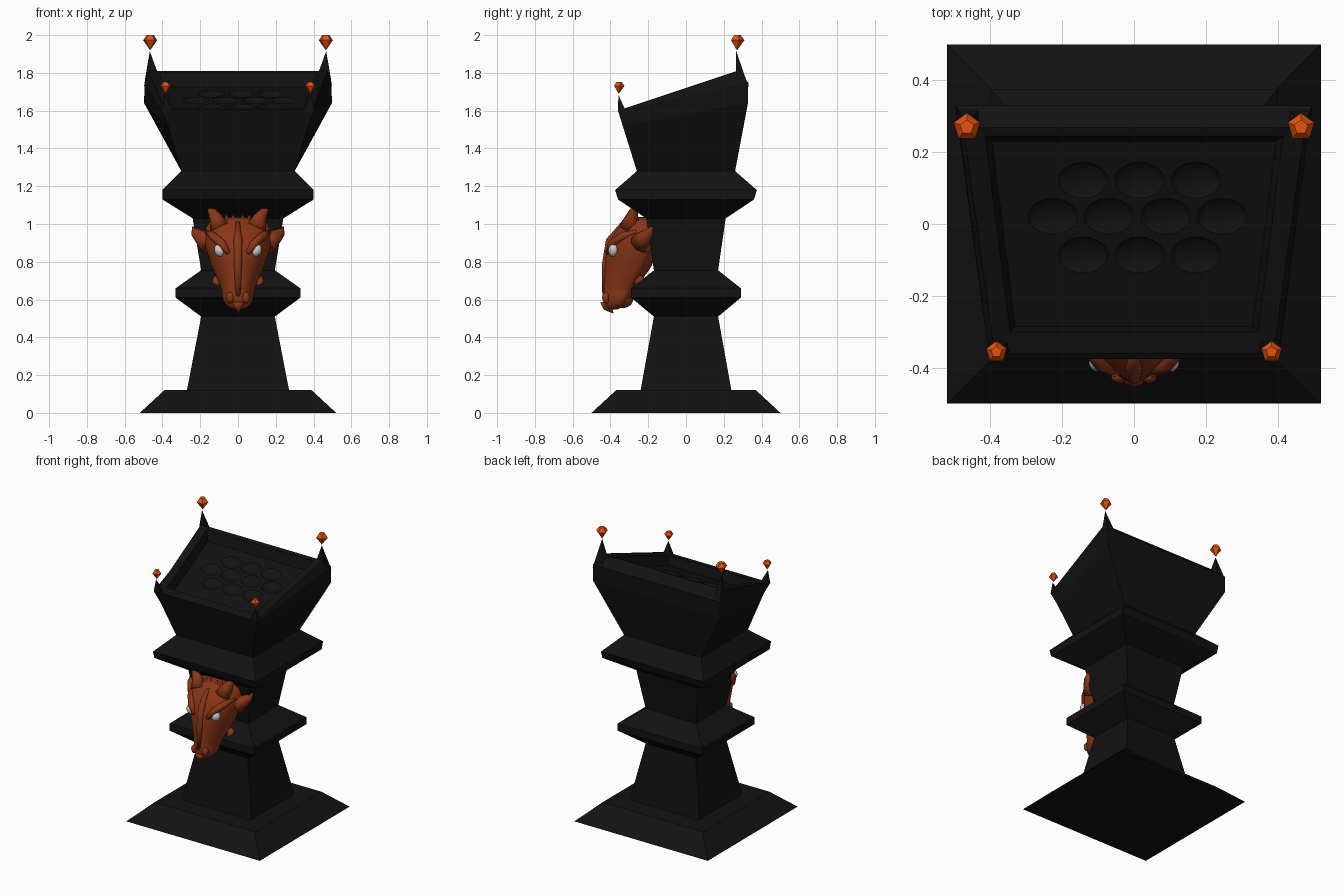
import bpy, bmesh, math
from mathutils import Vector, Matrix

if "Cube" in bpy.data.objects:
    bpy.data.objects.remove(bpy.data.objects["Cube"])


def material(name, rgb):
    m = bpy.data.materials.new(name)
    m.diffuse_color = (*rgb, 1)
    m.use_nodes = True
    m.node_tree.nodes["Principled BSDF"].inputs["Base Color"].default_value = m.diffuse_color
    return m


STONE = material("black_stone", (0.006, 0.006, 0.006))
HIDE = material("rust_hide", (0.25, 0.037, 0.008))
GEM = material("orange_gem", (0.8, 0.085, 0.006))
EYE = material("pale_eye", (0.75, 0.75, 0.75))


def finish(name, bm, mat, smooth=False):
    bmesh.ops.recalc_face_normals(bm, faces=bm.faces)
    me = bpy.data.meshes.new(name)
    bm.to_mesh(me)
    bm.free()
    ob = bpy.data.objects.new(name, me)
    bpy.context.collection.objects.link(ob)
    if mat:
        me.materials.append(mat)
    for p in me.polygons:
        p.use_smooth = smooth
    return ob


def loft(name, rings, mat, smooth=False):
    """Skin equal-length rings and cap both ends."""
    bm = bmesh.new()
    vs = [[bm.verts.new(p) for p in r] for r in rings]
    n = len(vs[0])
    for a, b in zip(vs, vs[1:]):
        for i in range(n):
            j = (i + 1) % n
            bm.faces.new((a[i], a[j], b[j], b[i]))
    bm.faces.new(vs[0])
    bm.faces.new(vs[-1])
    return finish(name, bm, mat, smooth)


def horn(name, path, radii, mat, n=8):
    """Tapering round horn along a path."""
    pts = [Vector(p) for p in path]
    rings = []
    for i, p in enumerate(pts):
        d = pts[min(i + 1, len(pts) - 1)] - pts[max(i - 1, 0)]
        q = d.to_track_quat('Z', 'Y')
        rings.append([p + q @ Vector((math.cos(t) * radii[i], math.sin(t) * radii[i], 0))
                      for t in [2 * math.pi * k / n for k in range(n)]])
    return loft(name, rings, mat, True)


def ball(name, centre, size, rot, mat):
    bm = bmesh.new()
    bmesh.ops.create_uvsphere(bm, u_segments=16, v_segments=10, radius=1,
                              matrix=Matrix.Translation(centre) @ rot @ Matrix.Diagonal((*size, 1)))
    return finish(name, bm, mat, True)


def quad(fx, fy, fz, bx, by, bz):
    return [(-fx, fy, fz), (fx, fy, fz), (bx, by, bz), (-bx, by, bz)]


# Pedestal: foot, shaft and two collars, then the slanted bowl with its tray
profile = [(0, .52, .50), (.12, .39, .37), (.121, .27, .24), (.51, .195, .17),
           (.61, .33, .29), (.66, .33, .29), (.755, .195, .17), (1.03, .24, .21),
           (1.13, .40, .36), (1.18, .40, .375), (1.28, .30, .26)]
rings = [quad(x, -y, z, x, y, z) for z, x, y in profile]
rings += [quad(.37, -.335, 1.52, .497, .328, 1.64),
          quad(.405, -.36, 1.60, .495, .33, 1.75),
          quad(.39, -.345, 1.605, .475, .268, 1.81),
          quad(.345, -.30, 1.615, .415, .245, 1.80),
          quad(.33, -.285, 1.55, .395, .23, 1.725)]
pedestal = loft("pedestal", rings, STONE)

# Ten shallow sockets in the tray floor
bm = bmesh.new()
tilt = Matrix.Rotation(math.atan(.34), 4, 'X')
for y, xs in ((.12, (-.142, .015, .172)), (.02, (-.226, -.07, .088, .245)),
              (-.088, (-.142, .015, .172))):
    for x in xs:
        z = 1.55 + (y + .285) * .34 + .006
        bmesh.ops.create_uvsphere(bm, u_segments=20, v_segments=10, radius=1,
                                  matrix=Matrix.Translation((x, y, z)) @ tilt
                                  @ Matrix.Diagonal((.072, .055, .025, 1)))
cutter = finish("socket_cutter", bm, None)
cutter.hide_render = True
cutter.display_type = 'WIRE'
mod = pedestal.modifiers.new("sockets", 'BOOLEAN')
mod.operation = 'DIFFERENCE'
mod.solver = 'EXACT'
mod.object = cutter


# Corner spikes with floating five-sided gems
def spike(name, base, apex):
    bm = bmesh.new()
    b = [bm.verts.new(p) for p in base]
    t = bm.verts.new(apex)
    bm.faces.new(b)
    for i in range(len(b)):
        bm.faces.new((b[i], b[(i + 1) % len(b)], t))
    finish(name, bm, STONE)


def gem(name, x, y, z0, s):
    def ring(r, z):
        return [(x + s * r * math.sin(k * math.tau / 5), y + s * r * math.cos(k * math.tau / 5), z0 + s * z)
                for k in range(5)]
    loft(name, [ring(.001, 0), ring(.039, .053), ring(.02, .08)], GEM)


for s, side in ((-1, "left"), (1, "right")):
    spike("back_spike_" + side, [(s * .497, .33, 1.73), (s * .49, .266, 1.78),
                                 (s * .425, .266, 1.80), (s * .43, .325, 1.74)],
          (s * .467, .266, 1.915))
    spike("front_spike_" + side, [(s * .405, -.36, 1.595), (s * .345, -.358, 1.595),
                                  (s * .35, -.325, 1.60), (s * .405, -.32, 1.60)],
          (s * .388, -.358, 1.685))
    gem("back_gem_" + side, s * .465, .27, 1.92, 1)
    gem("front_gem_" + side, s * .383, -.356, 1.69, .78)

# Beast head: lofted from snout to crown (z, half width, front y, back y)
sections = [(.545, .03, -.42, -.36), (.57, .07, -.437, -.32), (.62, .088, -.445, -.285),
            (.645, .086, -.44, -.27), (.70, .108, -.438, -.24), (.78, .145, -.434, -.17),
            (.86, .172, -.428, -.16), (.93, .19, -.402, -.16), (.99, .175, -.352, -.16),
            (1.04, .13, -.305, -.19)]
rings = []
for z, hx, yf, yb in sections:
    yc = yf + .72 * (yb - yf)
    rings.append([(hx * math.cos(t), yc + math.sin(t) * ((yb - yc) if math.sin(t) > 0 else (yc - yf)), z)
                  for t in [math.tau * k / 16 for k in range(16)]])
head = loft("beast_head", rings, HIDE, True)
head.modifiers.new("smooth", 'SUBSURF').levels = 2
head.modifiers["smooth"].render_levels = 2

# Beak tip, chin and crown ridge
horn("beak_tip", [(0, -.42, .59), (0, -.415, .557), (0, -.385, .528)], [.035, .022, .002], HIDE)
ball("chin", (0, -.335, .60), (.06, .055, .045), Matrix(), HIDE)
horn("nose_ridge", [(0, -.425, .62), (0, -.424, .78), (0, -.40, .91), (0, -.33, 1.01)],
     [.018, .022, .025, .01], HIDE)

# Paired head details
for s, side in ((-1, "left"), (1, "right")):
    horn("crown_horn_" + side, [(s * .095, -.30, .98), (s * .118, -.285, 1.035),
                                (s * .142, -.278, 1.07), (s * .16, -.275, 1.085)],
         [.055, .036, .022, .006], HIDE)
    horn("ear_" + side, [(s * .155, -.24, .90), (s * .195, -.215, .93), (s * .225, -.195, .955),
                         (s * .24, -.178, .985)], [.06, .042, .026, .004], HIDE)
    horn("cheek_spur_" + side, [(s * .10, -.25, .70), (s * .125, -.215, .675),
                                (s * .138, -.20, .65)], [.035, .02, .002], HIDE)
    horn("brow_" + side, [(s * .05, -.415, .845), (s * .085, -.392, .895),
                          (s * .13, -.335, .935), (s * .165, -.26, .96)],
         [.012, .024, .024, .01], HIDE)
    ball("eye_" + side, (s * .098, -.384, .86), (.027, .028, .034),
         Matrix.Rotation(s * .35, 4, 'Y'), EYE)
    ball("nostril_" + side, (s * .042, -.424, .61), (.022, .02, .03), Matrix(), HIDE)
    for i, x in enumerate((.025, .06)):
        horn("crest_%d_%s" % (i, side), [(s * x, -.29, 1.0), (s * x, -.265, 1.05)], [.022, .003], HIDE)
